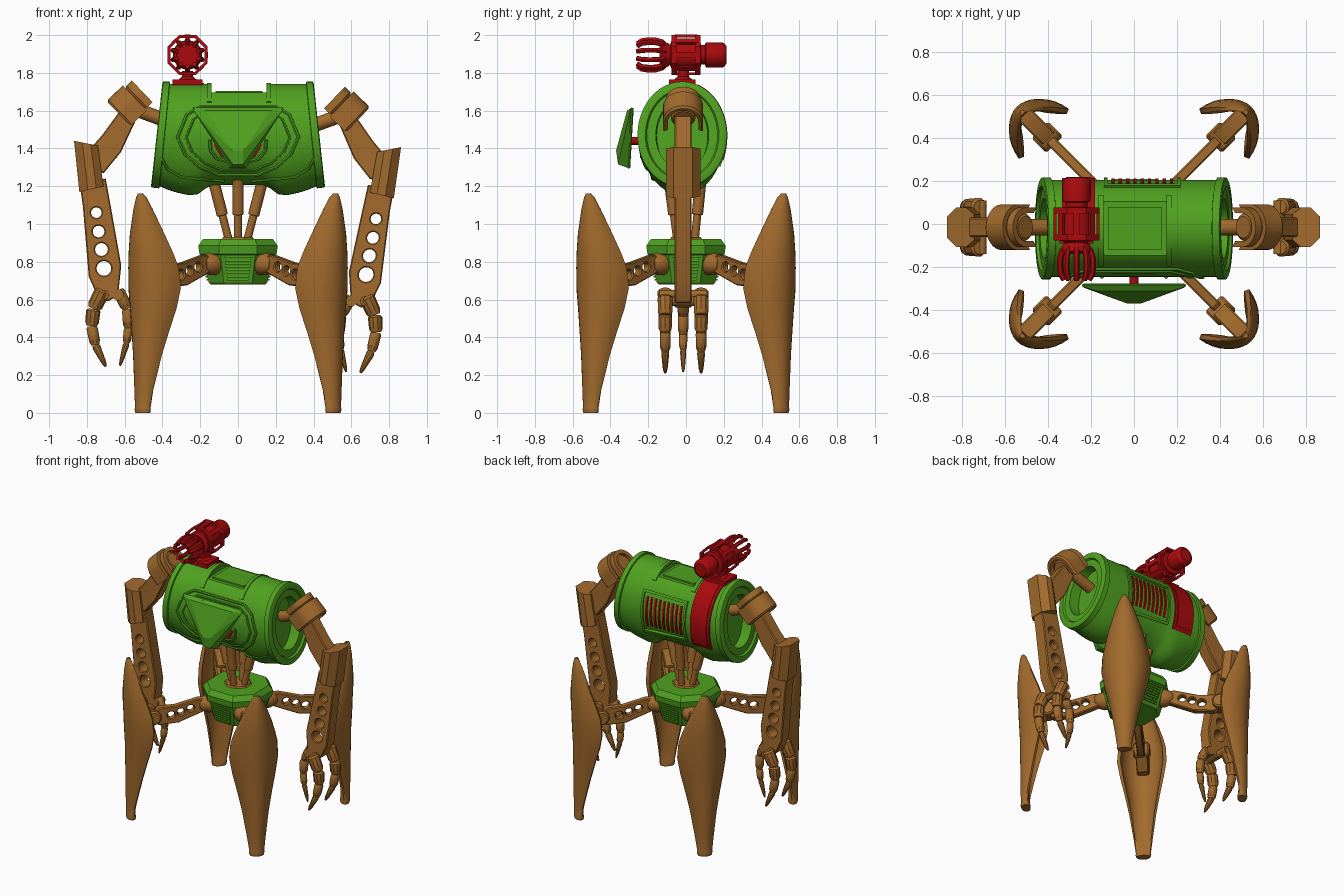
import bpy, bmesh, math
from mathutils import Vector, Matrix
from math import sin, cos, pi, radians

if "Cube" in bpy.data.objects:
    bpy.data.objects.remove(bpy.data.objects["Cube"])

def material(name, col):
    m = bpy.data.materials.new(name); m.diffuse_color = (*col, 1); return m
GREEN = material("green", (0.08, 0.36, 0.014))
BROWN = material("brown", (0.36, 0.145, 0.026))
RED = material("red", (0.40, 0.003, 0.004))

def finish(name, bm, mat, angle=32):
    bmesh.ops.recalc_face_normals(bm, faces=bm.faces)
    for f in bm.faces: f.smooth = True
    for e in bm.edges:
        e.smooth = len(e.link_faces) == 2 and e.calc_face_angle(0) < radians(angle)
    me = bpy.data.meshes.new(name); bm.to_mesh(me); bm.free()
    me.materials.clear(); me.materials.append(mat)
    for p in me.polygons: p.material_index = 0
    o = bpy.data.objects.new(name, me); bpy.context.collection.objects.link(o)
    return o

def bake(o, name, mat):
    bpy.context.view_layer.update()
    me = bpy.data.meshes.new_from_object(o.evaluated_get(bpy.context.evaluated_depsgraph_get()))
    me.transform(o.matrix_world)
    bm = bmesh.new(); bm.from_mesh(me); bpy.data.objects.remove(o)
    bmesh.ops.remove_doubles(bm, verts=bm.verts, dist=1e-5)
    return finish(name, bm, mat)

def loft(name, rings, mat, closed=False, angle=32):
    bm = bmesh.new()
    vs = [[bm.verts.new(p) for p in r] for r in rings]
    n = len(vs[0])
    for a, b in zip(vs, vs[1:] + vs[:1] if closed else vs[1:]):
        for i in range(n):
            bm.faces.new((a[i], a[(i+1) % n], b[(i+1) % n], b[i]))
    if not closed:
        bm.faces.new(vs[0]); bm.faces.new(vs[-1])
    return finish(name, bm, mat, angle)

def lathe(name, p, d, prof, mat, n=20, closed=False):
    q = Vector(d).to_track_quat('Z', 'Y'); p = Vector(p)
    rings = [[p + q @ Vector((r*cos((i+.5)*2*pi/n), r*sin((i+.5)*2*pi/n), t)) for i in range(n)] for t, r in prof]
    return loft(name, rings, mat, closed)

def rod(name, a, b, r, mat, n=16):
    d = Vector(b) - Vector(a)
    return lathe(name, a, d, [(0, r), (d.length, r)], mat, n)

def box(name, c, size, mat, rot=Matrix()):
    bm = bmesh.new()
    bmesh.ops.create_cube(bm, size=1, matrix=Matrix.Translation(c) @ rot @ Matrix.Diagonal((*size, 1)))
    return finish(name, bm, mat)

def plate(name, loops, M, half, mat, ch=.006):
    cu = bpy.data.curves.new(name, 'CURVE'); cu.dimensions = '2D'; cu.fill_mode = 'BOTH'
    cu.extrude = half - ch; cu.bevel_depth = ch; cu.bevel_resolution = 0; cu.offset = -ch
    for pts in loops:
        s = cu.splines.new('POLY'); s.points.add(len(pts)-1); s.use_cyclic_u = True
        for q, (x, y) in zip(s.points, pts): q.co = (x, y, 0, 1)
    o = bpy.data.objects.new(name, cu); bpy.context.collection.objects.link(o); o.matrix_world = M
    return bake(o, name, mat)

def path(name, pts, r, mat, cyclic=False):
    cu = bpy.data.curves.new(name, 'CURVE'); cu.dimensions = '3D'; cu.bevel_depth = r; cu.bevel_resolution = 1
    cu.use_fill_caps = True
    s = cu.splines.new('POLY'); s.points.add(len(pts)-1); s.use_cyclic_u = cyclic
    for q, p in zip(s.points, pts): q.co = (*p, 1)
    o = bpy.data.objects.new(name, cu); bpy.context.collection.objects.link(o)
    return bake(o, name, mat)

def circle(x, y, r, n=16):
    return [(x + r*cos(i*2*pi/n), y + r*sin(i*2*pi/n)) for i in range(n)]

def upright(phi, y=0):   # drawing plane standing along direction phi
    return Matrix(((cos(phi), 0, sin(phi), 0), (sin(phi), 0, -cos(phi), y), (0, 1, 0, 0), (0, 0, 0, 1)))

# ---- barrel torso: egg-shaped section with lobed underside
def belly(x):
    t = [(0, .262), (.14, .265), (.2, .315), (.25, .318), (.33, .295), (.4, .265), (.6, .26)]
    x = abs(x)
    for (a, u), (b, v) in zip(t, t[1:]):
        if x <= b: return u + (v-u)*(x-a)/(b-a)
def surf(x, th, off=0):
    b = .272 if sin(th) > 0 else belly(x)
    return Vector((x, -.02 + (.225+off)*cos(th), 1.47 + (b+off)*sin(th)))
def front(x, z, off=0):
    b = .272 if z > 1.47 else belly(x)
    return surf(x, pi - math.asin(max(-1, min(1, (z-1.47)/b))), off)
def station(s, off):
    r = [surf(s*.43, i*2*pi/48, off) for i in range(48)]
    for p in r: p.x = s*(.4 + (1.75-p.z)*.11)
    return r
half = [(.1, 0), (.3, 0), (.38, 0), (.46, 0), (.56, 0), (.7, 0), (.8, 0), (.9, 0), (.905, .012), (.99, .012),
        (1, .004), (1, -.03), (.97, -.038), (.97, -.085), (.8, -.09)]
torso = loft("torso", [station(-s, o) for s, o in half[::-1]] + [station(s, o) for s, o in half], GREEN)
cutter = box("hatch_cutter", (.005, -.02, 1.80), (.31, .5, .21), GREEN)
m = torso.modifiers.new("hatch", 'BOOLEAN'); m.object = cutter; m.operation = 'DIFFERENCE'; m.solver = 'EXACT'
bake(torso, "torso", GREEN)
bpy.data.objects.remove(cutter)

def patch(name, x0, x1, t0, t1, off, mat, n=14):
    rings = []
    for i in range(n+1):
        t = radians(t0 + (t1-t0)*i/n)
        rings.append([surf(x0, t, off), surf(x1, t, off), surf(x1, t, -.012), surf(x0, t, -.012)])
    return loft(name, rings, mat)
box("hatch_panel", (.005, -.02, 1.698), (.25, .2, .014), GREEN)
for x in (-.165, .15): patch("hatch_rail", x, x+.025, 48, 140, .006, GREEN)
patch("rear_red_panel", -.335, -.18, -30, 80, .009, RED, 24)
patch("rear_red_panel_inset", -.315, -.2, -24, 70, .014, RED, 24)
for x in (-.14, .20): patch("vent_frame", x, x+.016, -28, 30, .01, GREEN)
for t in (-31, 28): patch("vent_frame_edge", -.14, .216, t, t+4, .01, GREEN, 2)
for i in range(9): patch("vent_slit", -.105+i*.034, -.09+i*.034, -22, 23, .007, RED)

def trace(pts, cyclic, off):
    out = []
    for (a, b), (c, d) in zip(pts, pts[1:] + pts[:1] if cyclic else pts[1:]):
        out += [front(a+(c-a)*k/5, b+(d-b)*k/5, off) for k in range(5)]
    return out
outline = [(-.32, 1.46), (-.27, 1.58), (-.20, 1.62), (.20, 1.62), (.27, 1.58), (.32, 1.46),
           (.28, 1.37), (.20, 1.30), (.10, 1.26), (-.10, 1.26), (-.20, 1.30), (-.28, 1.37)]
path("front_panel_trim", trace(outline, True, .002), .009, GREEN, True)
path("front_panel_inner_trim", trace([(x*.86, 1.44+(z-1.44)*.86) for x, z in outline], True, .002), .007, GREEN, True)
for s in (-1, 1):
    path("lower_trim", trace([(s*x, z) for x, z in [(.41, 1.36), (.37, 1.29), (.30, 1.25), (.22, 1.24), (.16, 1.235), (.05, 1.228)]],
                             False, .002), .008, GREEN)
    # eye slits beside the face plate
    box("eye", front(s*.1, 1.39, .002), (.018, .015, .08), RED, Matrix.Rotation(s*.55, 4, 'Y'))
    path("eye_rim", trace([(s*x, z) for x, z in [(.05, 1.33), (.11, 1.345), (.145, 1.39), (.15, 1.46)]], False, .002), .009, GREEN)

# ---- floating face plate
bm = bmesh.new()
for x, y, z in [(.24, -.285, 1.618), (.235, -.295, 1.60), (.04, -.30, 1.295), (.17, -.312, 1.60), (.06, -.352, 1.44),
                (.03, -.37, 1.39), (.026, -.36, 1.315)]:
    bm.verts.new((x, y, z)); bm.verts.new((-x, y, z))
bmesh.ops.convex_hull(bm, input=bm.verts)
finish("face_plate", bm, GREEN, 8)
rod("face_plate_rod", (0, -.2, 1.44), (0, -.32, 1.44), .022, RED)
edge = [(-.235, -.285, 1.612), (.235, -.285, 1.612), (.038, -.303, 1.30), (-.038, -.303, 1.30)]
path("face_plate_rim", edge, .008, GREEN, True)

# ---- turret on one shoulder
gx, gz = -.267, 1.895
box("turret_base", (gx, -.02, 1.75), (.16, .14, .03), RED)
lathe("turret_neck", (gx, -.015, 1.76), (0, 0, 1), [(0, .055), (.02, .03), (.05, .03)], RED)
lathe("turret_barrel", (gx, .215, gz), (0, -1, 0), [(0, .045), (.012, .062), (.02, .066), (.11, .066), (.115, .052), (.135, .052),
      (.14, .078), (.29, .078), (.3, .055), (.34, .055), (.345, .03)], RED, 24)
for y in (-.062, .062):
    lathe("turret_frame", (gx, y, gz), (0, 1, 0), [(-.014, .098), (.014, .098), (.014, .115), (-.014, .115)], RED, 8, True)
for i in range(8):
    a = i*pi/4
    box("turret_bar", (gx+.1*sin(a), 0, gz+.1*cos(a)), (.03, .12, .014), RED, Matrix.Rotation(a, 4, 'Y'))
for i in range(10):
    a = (i+.5)*pi/5
    path("turret_prong", [(gx+r*cos(a), y, gz+r*sin(a)) for y, r in
         [(-.1, .045), (-.125, .07), (-.16, .08), (-.2, .081), (-.235, .076), (-.258, .06)]], .014, RED)
lathe("turret_prong_hub", (gx, -.09, gz), (0, -1, 0), [(0, .06), (.035, .075), (.05, .06)], RED)

# ---- pelvis and pistons
def octagon(z, h, c):
    return [(h, -c, z), (h, c, z), (c, h, z), (-c, h, z), (-h, c, z), (-h, -c, z), (-c, -h, z), (c, -h, z)]
loft("pelvis", [octagon(.68, .145, .07), octagon(.69, .155, .075), octagon(.835, .192, .092), octagon(.84, .204, .1),
                octagon(.885, .21, .102), octagon(.92, .185, .09)], GREEN, angle=15)
for k in range(4):
    R = Matrix.Rotation(k*pi/2, 4, 'Z')
    for i in range(8):
        z = .705+i*.017; h = .157+(z-.69)*.256
        box("pelvis_slat", R @ Vector((0, -h, z)), (.11+i*.005, .014, .009), GREEN, R)
    d = Vector((cos(k*pi/2), sin(k*pi/2), 0)); e = Vector((d.x*.135, d.y*.085-.005, 1.25))
    a = d*.045 + Vector((0, 0, .9))
    lathe("waist_piston", a, e-a, [(0, .021), (.15, .021), (.152, .03), (.35, .03)], BROWN, 14)
lathe("waist_socket", (0, 0, .91), (0, 0, 1), [(0, .1), (.02, .085)], BROWN, 8)

# ---- four legs: curved shells, open toward the pelvis
sections = [(1.162, .012, .745, .012, .02), (1.14, .03, .752, .03, .03), (1.08, .06, .761, .06, .035), (.95, .108, .77, .11, .045),
            (.85, .138, .77, .145, .05), (.77, .157, .766, .165, .05), (.66, .164, .762, .17, .05), (.55, .145, .756, .15, .05),
            (.42, .115, .754, .118, .045), (.3, .09, .752, .09, .045), (.12, .062, .75, .052, .05),
            (.03, .05, .748, .036, .06), (.018, .052, .75, .036, .065), (0, .047, .745, .03, .06)]
A80 = radians(80)
for k in range(4):
    phi = pi/4 + k*pi/2
    R = Matrix.Rotation(phi, 4, 'Z'); M = upright(phi)
    rings = []
    arc = [(sin(A80*(i/8-1))/sin(A80), (1-cos(A80*(i/8-1)))/(1-cos(A80))) for i in range(17)]
    for z, w, U, d, t in sections:
        rings.append([R @ Vector((U-d*g, w*v, z)) for v, g in arc] +
                     [R @ Vector((U-t-(d-t+.01)*g, w*v*(.86 if t < d else .95), z)) for v, g in arc[::-1]])
    loft("leg_shell", rings, BROWN, angle=40)
    plate("thigh", [[(.2, .83), (.27, .835), (.42, .795), (.53, .79), (.57, .76), (.57, .69), (.53, .665), (.40, .675), (.25, .735), (.2, .76)],
                    circle(.32, .772, .024), circle(.385, .752, .024), circle(.45, .732, .026)], M, .024, BROWN)
    lathe("hip_joint", R @ Vector((.14, 0, .79)), R @ Vector((1, 0, 0)), [(0, .05), (.02, .06), (.06, .062), (.10, .048), (.12, .03)], BROWN)
    lathe("knee_joint", R @ Vector((.57, -.055, .73)), R @ Vector((0, 1, 0)), [(0, .04), (.01, .05), (.10, .05), (.11, .04)], BROWN)
    plate("knee_bracket", [[(.56, .79), (.66, .84), (.735, .84), (.735, .62), (.66, .62), (.56, .69)]], M, .04, BROWN)

# ---- two arms, the right one hanging slightly lower and further in
for s in (-1, 1):
    def A(x, z, y=-.015):
        return Vector((s*x - (.006 + .04*(1.4-z) if s > 0 else 0), y, z - (.033 if s > 0 else 0)))
    def flat(pts): return [(A(*p).x, A(*p).z) for p in pts]
    M = upright(0, -.015)
    rod("shoulder_axle", A(.36, 1.54), A(.55, 1.61), .038, BROWN)
    ax, up, c = Vector((s*.72, 0, -.69)), Vector((s*.69, 0, .72)), A(.565, 1.63)
    lathe("shoulder_hub", c, ax, [(-.085, .05), (-.07, .065), (.05, .065), (.06, .055)], BROWN, 24)
    for name, t0, t1, r0, r1 in (("shoulder_guard", -.04, .08, .08, .106), ("shoulder_collar", -.092, -.04, .065, .092)):
        rings = []
        for i in range(25):   # arch with straight skirts
            th = radians(-114 + 9.5*i); k = cos(th)
            d = up*(k if k > 0 else 1.8*k) + Vector((0, sin(th) if k > 0 else math.copysign(1, th), 0))
            rings.append([c+ax*t+d*r for t, r in ((t0, r0), (t0, r1), (t1-.012, r1), (t1, r1-.01), (t1, r0))])
        loft(name, rings, BROWN)
    plate("upper_arm", [flat([(.54, 1.55), (.61, 1.62), (.72, 1.47), (.80, 1.38), (.78, 1.28), (.71, 1.27), (.62, 1.38)])], M, .045, BROWN)
    cuff = []
    for (x0, z0), (x1, z1) in (((.742, 1.415), (.868, 1.44)), ((.712, 1.20), (.84, 1.17))):
        h = [(0, .06), (.3, .092), (.65, .092), (1, .05)]
        cuff.append([A(x0+(x1-x0)*f, z0+(z1-z0)*f, -.015+w) for f, w in h] + [A(x0+(x1-x0)*f, z0+(z1-z0)*f, -.015-w) for f, w in h[::-1]])
    loft("elbow_cuff", cuff, BROWN, angle=20)
    plate("forearm", [flat([(.70, 1.24), (.84, 1.22), (.822, 1.1), (.79, .72), (.745, .62), (.69, .59), (.635, .62), (.618, .78), (.68, 1.13)])] +
          [flat(circle(x, z, r)) for x, z, r in [(.75, 1.06, .028), (.738, .96, .031), (.723, .865, .034), (.71, .765, .039)]], M, .045, BROWN)
    rod("wrist_axle", A(.71, .625, -.14), A(.71, .625, .11), .026, BROWN)
    rod("thumb_axle", A(.635, .625, -.06), A(.635, .625, .03), .03, BROWN)
    outer = [(.715, .65), (.765, .55), (.775, .46), (.755, .36), (.70, .245)]
    inner = [(.635, .65), (.585, .55), (.58, .45), (.59, .37), (.625, .25)]
    for pts, y, k in ((outer, -.11, 1), (outer, .08, 1), (inner, -.015, .78)):
        for i, r in enumerate((.042, .038, .03, .022)):
            a, b = A(*pts[i], y), A(*pts[i+1], y); L = (b-a).length
            lathe("finger_segment", a, b-a, [(0, r*k*.75), (L*.12, r*k), (L*.8, r*k*(.6 if i == 3 else .95)), (L, r*k*(.3 if i == 3 else .7))],
                  BROWN, 10)

for m in bpy.data.materials:
    if m.users and not m.is_grease_pencil:
        m.use_nodes = True
        m.node_tree.nodes["Principled BSDF"].inputs["Base Color"].default_value = m.diffuse_color
